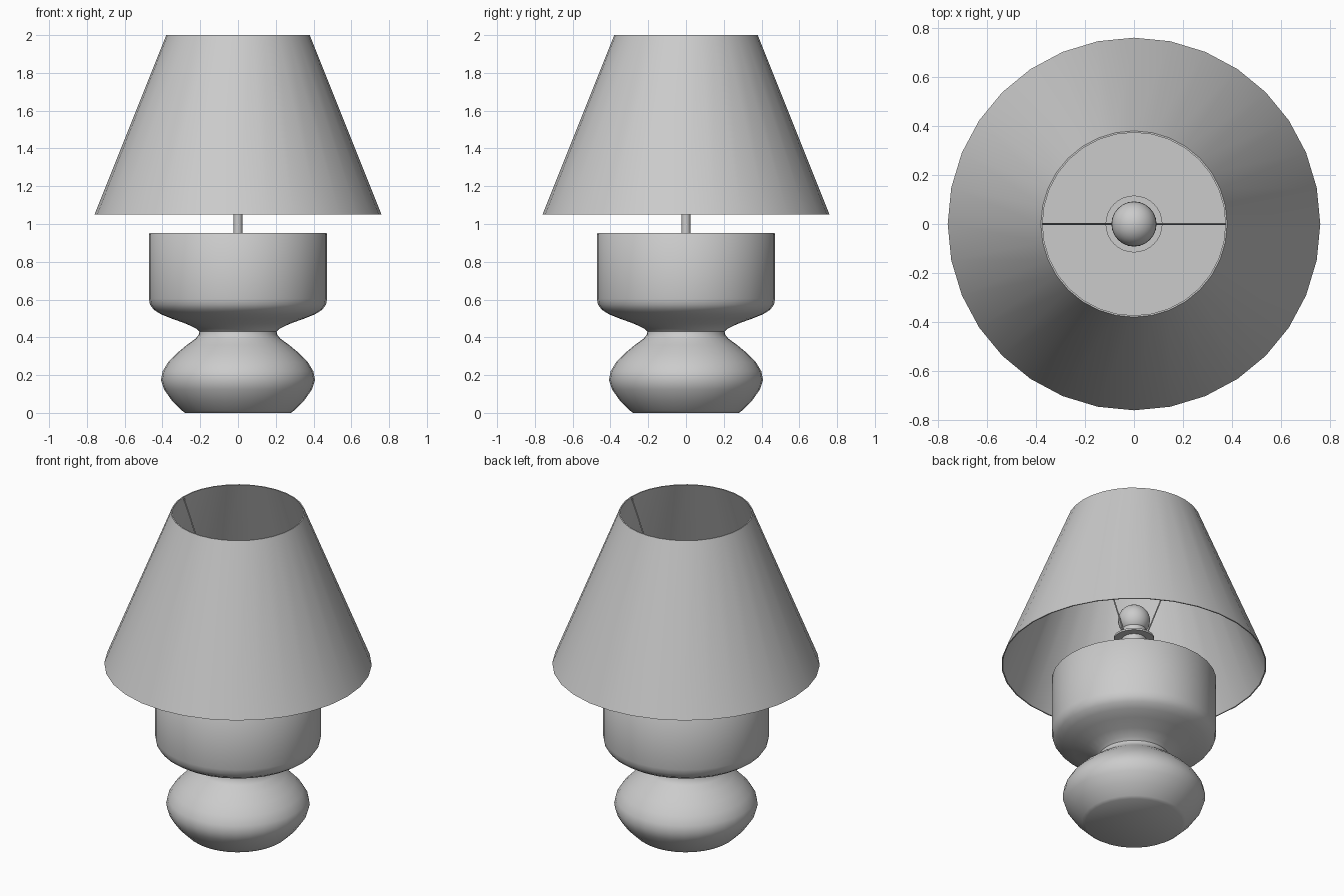
import bpy, bmesh
from math import cos, sin, tau, radians
from mathutils import Vector

if "Cube" in bpy.data.objects:
    bpy.data.objects.remove(bpy.data.objects["Cube"])


def lathe(name, profile, sides=32, closed=False):
    """Revolve an (r, z) profile round z; r = 0 points become poles."""
    bm = bmesh.new()
    rings = []
    for r, z in profile:
        n = 1 if r == 0 else sides
        rings.append([bm.verts.new((r * cos(tau * i / sides), r * sin(tau * i / sides), z))
                      for i in range(n)])
    pairs = list(zip(rings, rings[1:]))
    if closed:
        pairs.append((rings[-1], rings[0]))
    for a, b in pairs:
        for i in range(sides):
            j = (i + 1) % sides
            quad = [a[i % len(a)], a[j % len(a)], b[j % len(b)], b[i % len(b)]]
            bm.faces.new(list(dict.fromkeys(quad)))
    bmesh.ops.recalc_face_normals(bm, faces=bm.faces)
    mesh = bpy.data.meshes.new(name)
    bm.to_mesh(mesh)
    bm.free()
    obj = bpy.data.objects.new(name, mesh)
    bpy.context.collection.objects.link(obj)
    smooth(obj)
    return obj


def smooth(obj):
    bpy.ops.object.select_all(action='DESELECT')
    obj.select_set(True)
    bpy.context.view_layer.objects.active = obj
    bpy.ops.object.shade_smooth_by_angle(angle=radians(40))


def rod(name, p, q, radius, sides=8):
    p, q = Vector(p), Vector(q)
    bpy.ops.mesh.primitive_cylinder_add(vertices=sides, radius=radius, depth=(q - p).length,
                                        location=(p + q) / 2)
    obj = bpy.context.object
    obj.name = name
    obj.rotation_euler = (q - p).to_track_quat('Z', 'Y').to_euler()
    bpy.ops.object.shade_smooth_by_angle(angle=radians(50))


# Turned base: squashed foot, narrow neck, drum on top
lathe("base", [(0, 0), (0.28, 0), (0.297, 0.012), (0.35, 0.065), (0.392, 0.125),
               (0.408, 0.175), (0.399, 0.22), (0.37, 0.268), (0.325, 0.315),
               (0.27, 0.36), (0.225, 0.393), (0.208, 0.413), (0.205, 0.43),
               (0.222, 0.447), (0.275, 0.472), (0.35, 0.499), (0.41, 0.523),
               (0.448, 0.548), (0.466, 0.574), (0.472, 0.605),
               (0.472, 0.947), (0.468, 0.952), (0, 0.952)])

# Thin-walled open shade
t = 0.007
lathe("shade", [(0.76, 1.05), (0.38, 2.0), (0.38 - t, 2.0), (0.76 - t, 1.05)], closed=True)

# Stem, bulb socket and its flange
rod("stem", (0, 0, 0.94), (0, 0, 1.16), 0.023, 24)
lathe("socket", [(0, 1.14), (0.07, 1.14), (0.07, 1.275), (0, 1.275)])
lathe("flange", [(0.06, 1.213), (0.116, 1.213), (0.116, 1.225), (0.06, 1.225)], closed=True)

# Round bulb
bpy.ops.mesh.primitive_uv_sphere_add(segments=24, ring_count=16, radius=0.092,
                                     location=(0, 0, 1.34))
bpy.context.object.name = "bulb"
bpy.ops.object.shade_smooth()

# Two wires carrying the shade
for side, s in (("left", -1), ("right", 1)):
    rod(side + "_wire", (s * 0.07, 0, 1.22), (s * 0.376, 0, 1.99), 0.004)
